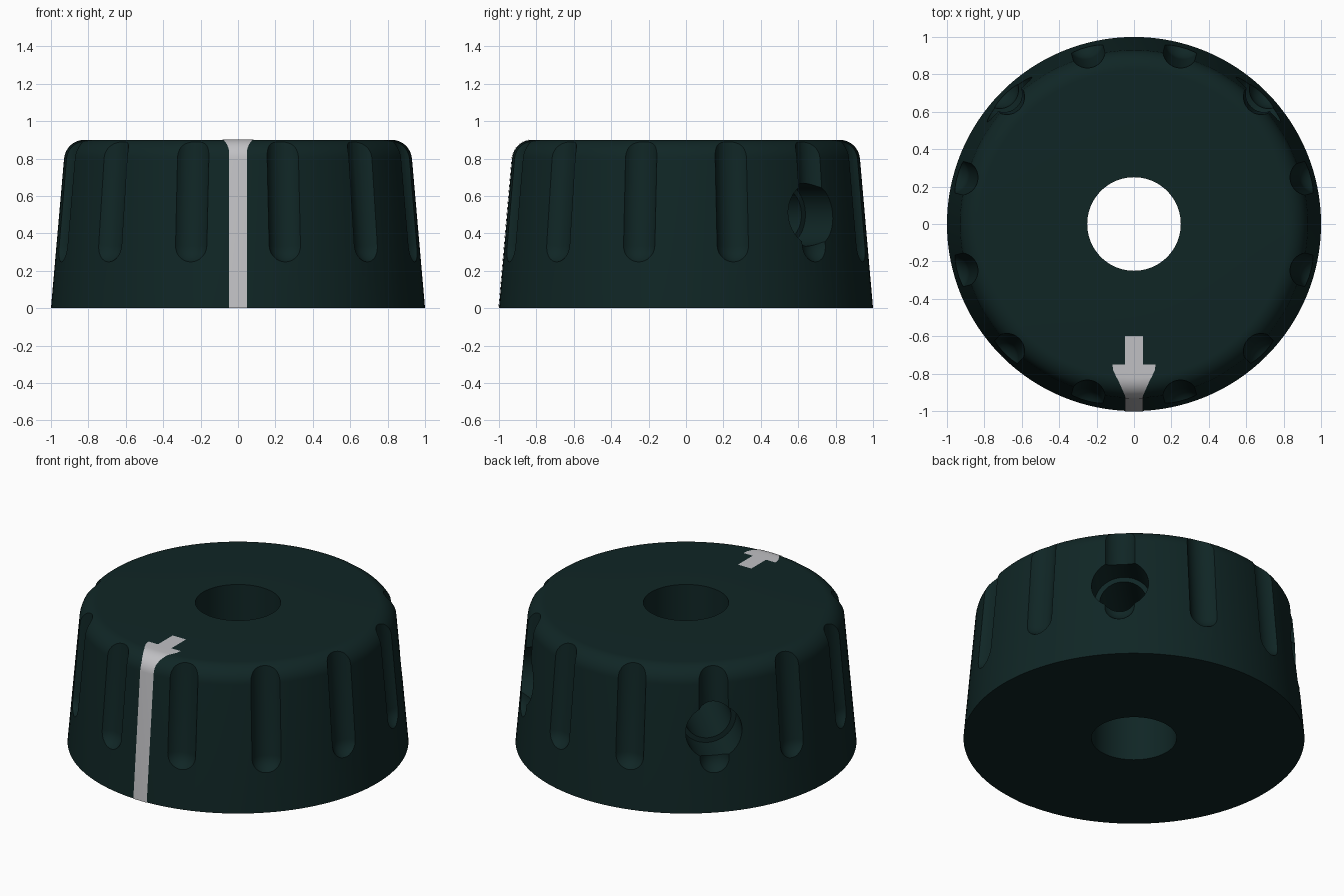
import bpy, bmesh, math
from mathutils import Matrix, Vector

if "Cube" in bpy.data.objects:
    bpy.data.objects.remove(bpy.data.objects["Cube"])

BORE_R, TOP_Z, FILLET = 0.25, 0.90, 0.11
TAPER = math.atan2(0.07, 0.8)          # lean of the outer wall


def material(name, rgb):
    m = bpy.data.materials.new(name)
    m.diffuse_color = (*rgb, 1)
    m.use_nodes = True
    m.node_tree.nodes["Principled BSDF"].inputs["Base Color"].default_value = m.diffuse_color
    return m


dark_green = material("dark_green", (0.0050, 0.0190, 0.0185))
light_grey = material("light_grey", (0.53, 0.53, 0.55))


def lathe(bm, profile, steps, closed=False, matrix=Matrix()):
    """Revolve (radius, z) points about z, then place the result."""
    part = bmesh.new()
    vs = [part.verts.new((r, 0, z)) for r, z in profile]
    es = [part.edges.new(p) for p in zip(vs, vs[1:])]
    if closed:
        es.append(part.edges.new((vs[-1], vs[0])))
    bmesh.ops.spin(part, geom=vs + es, cent=(0, 0, 0), axis=(0, 0, 1),
                   angle=math.tau, steps=steps, use_merge=True)
    bmesh.ops.remove_doubles(part, verts=part.verts, dist=1e-5)
    bmesh.ops.recalc_face_normals(part, faces=part.faces)
    part.transform(matrix)
    tmp = bpy.data.meshes.new("tmp")
    part.to_mesh(tmp)
    bm.from_mesh(tmp)
    part.free()
    bpy.data.meshes.remove(tmp)


def finish(bm, name, mat):
    me = bpy.data.meshes.new(name)
    bm.to_mesh(me)
    bm.free()
    ob = bpy.data.objects.new(name, me)
    bpy.context.collection.objects.link(ob)
    me.materials.append(mat)
    return ob


# Outer profile: tapered wall, rounded shoulder, flat top
cz = TOP_Z - FILLET
cr = 1 - cz * math.tan(TAPER) - FILLET / math.cos(TAPER)
shoulder = []
for i in range(13):
    a = TAPER + (math.pi / 2 - TAPER) * i / 12
    shoulder.append((cr + FILLET * math.cos(a), cz + FILLET * math.sin(a)))

# Knob body with central bore
bm = bmesh.new()
lathe(bm, [(BORE_R, 0), (1, 0)] + shoulder + [(BORE_R, TOP_Z)], 128, closed=True)
body = finish(bm, "knob_body", dark_green)

# Twelve round-ended grip flutes, leaning with the wall
bm = bmesh.new()
fr = 0.1
capsule = [(fr * math.sin(a), -fr * math.cos(a))
           for a in (math.pi / 2 * i / 8 for i in range(9))]
capsule += [(fr, 0.9), (0, 0.9)]
for k in range(12):
    m = (Matrix.Rotation(math.radians(15 + 30 * k), 4, 'Z')
         @ Matrix.Translation((1.015, 0, 0.34))
         @ Matrix.Rotation(-TAPER, 4, 'Y'))
    lathe(bm, capsule, 32, matrix=m)
flutes = finish(bm, "flute_cutter", dark_green)

# Two stepped set-screw holes at the rear, running into the bore
bm = bmesh.new()
step = [(0, 0.2), (0.138, 0.2), (0.138, 0.735), (0.168, 0.735), (0.168, 1.2), (0, 1.2)]
for deg in (45, 135):
    m = (Matrix.Translation((0, 0, 0.5))
         @ Matrix.Rotation(math.radians(deg), 4, 'Z')
         @ Matrix.Rotation(math.pi / 2, 4, 'Y'))
    lathe(bm, step, 48, matrix=m)
holes = finish(bm, "screw_hole_cutter", dark_green)

bpy.context.view_layer.objects.active = body
body.select_set(True)
for cutter in (flutes, holes):
    mod = body.modifiers.new(cutter.name, 'BOOLEAN')
    mod.operation, mod.solver, mod.object = 'DIFFERENCE', 'EXACT', cutter
    bpy.ops.object.modifier_apply(modifier=mod.name)
for cutter in (flutes, holes):
    bpy.data.objects.remove(cutter)
bpy.ops.object.shade_smooth_by_angle(angle=math.radians(30))
body.select_set(False)

# Pointer: thin strip wrapped down the front, with an arrow head on top
LIFT = 0.003


def half_width(r):
    """Arrow head narrows from 0.115 to the stripe width."""
    if r < 0.78:
        return 0.115 - 0.1 * (r - 0.75)
    return max(0.048, 0.112 - (r - 0.78) * 0.46)


def strip(bm, rows):
    """Quads across rows of (radius, z, half width)."""
    n, prev = 6, None
    for r, z, w in rows:
        xs = [w * (2 * i / n - 1) for i in range(n + 1)]
        flat = z > TOP_Z + LIFT - 1e-5
        row = [bm.verts.new((x, -r if flat else -math.sqrt(r * r - x * x), z)) for x in xs]
        if prev:
            for i in range(n):
                bm.faces.new((row[i], row[i + 1], prev[i + 1], prev[i]))
        prev = row


bm = bmesh.new()
top = TOP_Z + LIFT
strip(bm, [(0.60, top, 0.048), (0.75, top, 0.048)])
path = [(0.75, top), (0.78, top)]
for i in range(12, -1, -1):
    a = TAPER + (math.pi / 2 - TAPER) * i / 12
    path.append((cr + (FILLET + LIFT) * math.cos(a), cz + (FILLET + LIFT) * math.sin(a)))
rows = [(r, z, half_width(r)) for r, z in path]
rows.append((1 + LIFT, 0, 0.048))
strip(bm, rows)
pointer = finish(bm, "pointer_stripe", light_grey)
bpy.context.view_layer.objects.active = pointer
pointer.select_set(True)
bpy.ops.object.shade_smooth_by_angle(angle=math.radians(30))
